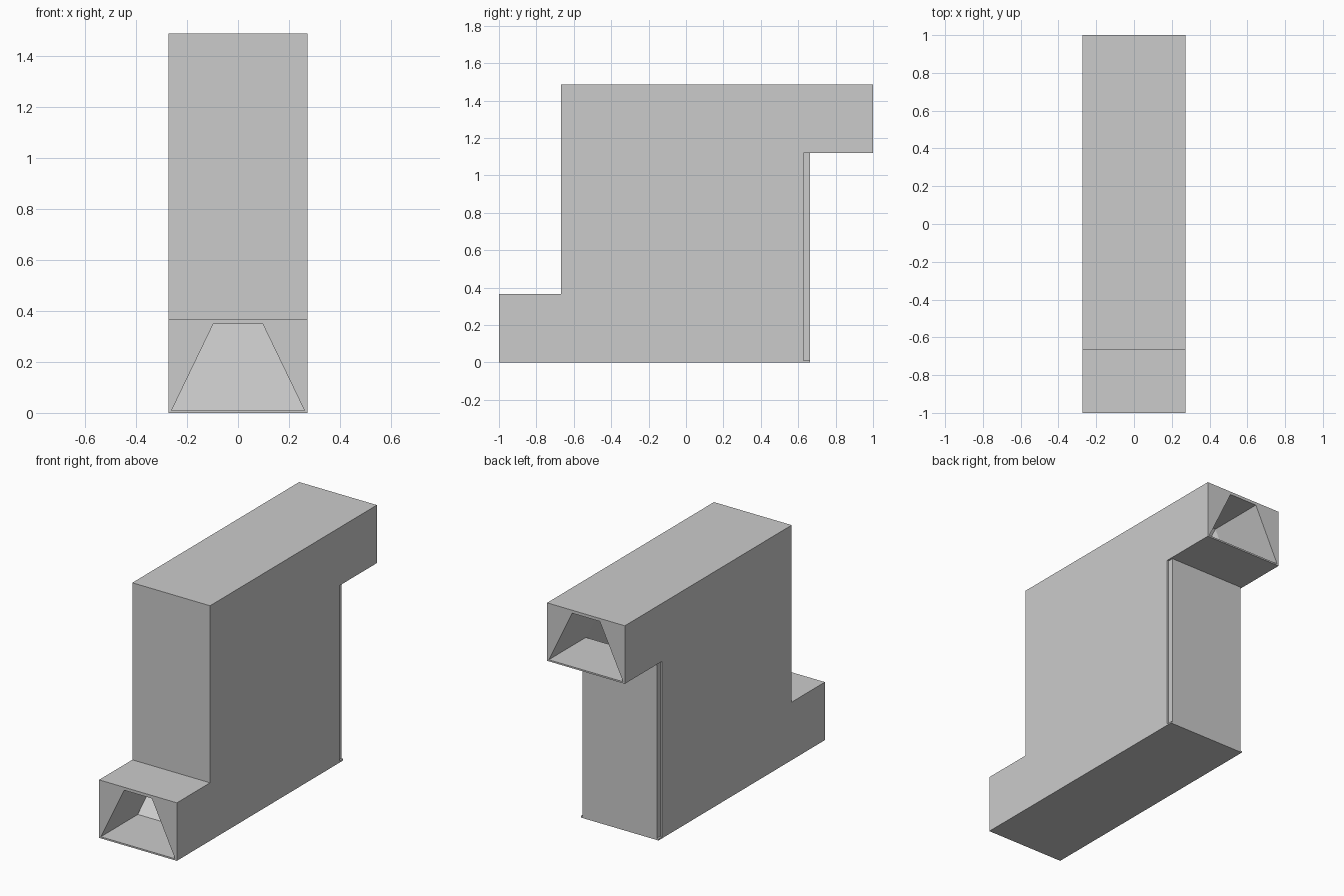
import bpy, bmesh

if "Cube" in bpy.data.objects:
    bpy.data.objects.remove(bpy.data.objects["Cube"])

def loft(name, sections):
    """Closed solid through matching rings of points."""
    bm = bmesh.new()
    rings = [[bm.verts.new(p) for p in s] for s in sections]
    n = len(rings[0])
    for a, b in zip(rings, rings[1:]):
        for i in range(n):
            j = (i + 1) % n
            bm.faces.new((a[i], a[j], b[j], b[i]))
    bm.faces.new(rings[0])
    bm.faces.new(rings[-1])
    bmesh.ops.recalc_face_normals(bm, faces=bm.faces)
    me = bpy.data.meshes.new(name)
    bm.to_mesh(me)
    bm.free()
    ob = bpy.data.objects.new(name, me)
    bpy.context.collection.objects.link(ob)
    return ob

def cut(target, cutter):
    cutter.hide_render = True
    m = target.modifiers.new("cut", 'BOOLEAN')
    m.operation, m.solver, m.object = 'DIFFERENCE', 'EXACT', cutter
    bpy.context.view_layer.objects.active = target
    bpy.ops.object.modifier_apply(modifier=m.name)
    bpy.data.objects.remove(cutter)

# Stepped casing: low entrance at the front, high exit at the back
W = 0.272
profile = [(-1, 0), (.663, 0), (.663, 1.12), (1, 1.12),
           (1, 1.487), (-.668, 1.487), (-.668, .367), (-1, .367)]
casing = loft("passage_casing", [[(x, y, z) for y, z in profile] for x in (-W, W)])

# Trapezoid tunnel: level entrance, inclined ramp, level exit
section = [(-.26, .01), (.26, .01), (.097, .348), (-.097, .348)]
path = [(-1.1, 0), (-.63, 0), (.63, 1.12), (1.1, 1.12)]
cut(casing, loft("tunnel_cutter",
                 [[(x, y, z + h) for x, z in section] for y, h in path]))

# Narrow notches down both rear corners
for side in (-1, 1):
    corner = [(.26, .628), (.32, .628), (.32, .72), (.26, .72)]
    cut(casing, loft("notch_cutter",
                     [[(side * x, y, z) for x, y in corner] for z in (.01, 1.12)]))
